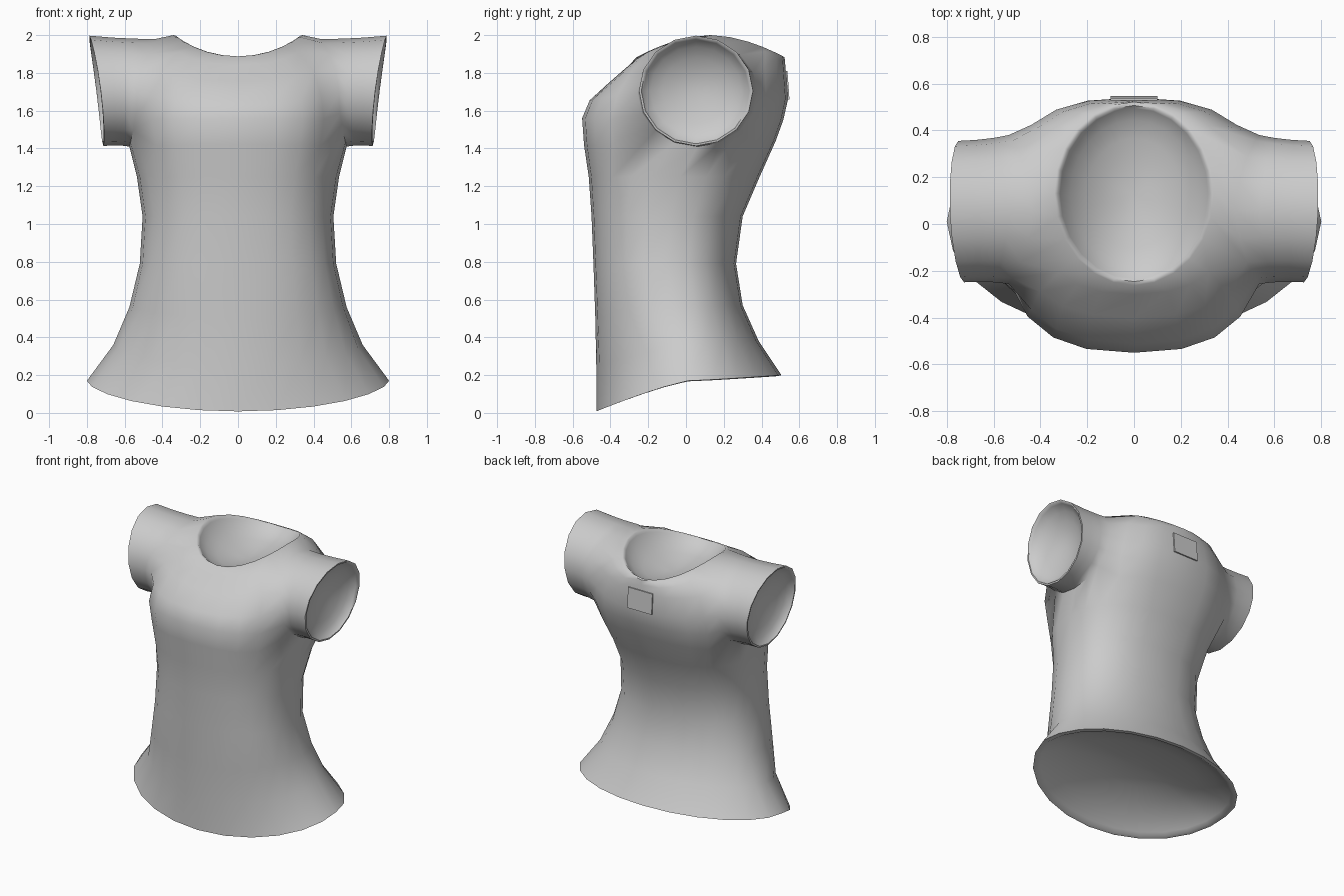
import bpy, bmesh, math
from mathutils import Vector

if "Cube" in bpy.data.objects:
    bpy.data.objects.remove(bpy.data.objects["Cube"])

COLS = 24
grey = bpy.data.materials.new("cloth_grey")
grey.diffuse_color = (0.6, 0.6, 0.6, 1)
grey.use_nodes = True
grey.node_tree.nodes["Principled BSDF"].inputs["Base Color"].default_value = grey.diffuse_color

# torso rings: half width, front y, widest y, back y, z at front / side / back, z curve, roundness
RINGS = [
    (.80, -.475, .01, .505, .008, .17, .20, 1.2, 2),
    (.66, -.475, 0, .385, .25, .36, .38, 1.2, 2),
    (.575, -.48, -.06, .30, .50, .56, .57, 2, 2.3),
    (.52, -.49, -.10, .265, .79, .79, .79, 2, 2.35),
    (.505, -.50, -.08, .30, 1.04, 1.04, 1.04, 2, 2.35),
    (.535, -.515, -.03, .39, 1.25, 1.25, 1.25, 2, 2.4),
    (.575, -.54, .03, .475, 1.42, 1.40, 1.44, 2, 2.5),
    (.60, -.55, .05, .515, 1.56, 1.55, 1.55, 2, 2.5),
    (.58, -.51, .06, .54, 1.655, 1.70, 1.66, 2, 2.5),
    (.53, -.40, .06, .53, 1.755, 1.88, 1.79, 2, 2.5),
    (.42, -.30, .09, .525, 1.842, 1.975, 1.85, 2, 2.5),
    (.34, -.262, .13, .522, 1.883, 2.0, 1.883, 1.8, 2),
]
ARM_LOW, ARM_TOP, ARM_HALF = 6, 10, 2      # armhole rows and half its columns

bm = bmesh.new()


def spow(v, p):
    return math.copysign(abs(v) ** p, v)


def bridge(a, b, flip=False):
    n = len(a)
    for i in range(n):
        j = (i + 1) % n
        q = [a[i], a[j], b[j], b[i]]
        bm.faces.new(q[::-1] if flip else q)


def bowl(loop, inward, depth, flip=False):
    """Narrow rim and a shallow hollow closing an opening."""
    centre = sum((v.co for v in loop), Vector()) / len(loop)
    prev = loop
    for f in (.96, .93, .8, .6, .4, .2):
        d = {.96: 0, .93: .015}.get(f, .015 + depth * (1 - f * f))
        ring = []
        for v in loop:
            off = v.co - centre
            along = inward * off.dot(inward)
            ring.append(bm.verts.new(centre + (off - along) * f + along * f * f + inward * d))
        bridge(prev, ring, flip)
        prev = ring
    tip = bm.verts.new(centre + inward * (depth + .015))
    for i in range(len(prev)):
        t = [prev[i], prev[(i + 1) % len(prev)], tip]
        bm.faces.new(t[::-1] if flip else t)


# torso rings
rows = []
for w, yf, ym, yb, zf, zs, zb, zp, n in RINGS:
    e = 2 / n
    row = []
    for i in range(COLS):
        t = math.tau * i / COLS
        c, s = math.cos(t), math.sin(t)
        y = ym + spow(s, e) * ((yb - ym) if s > 0 else (ym - yf))
        z = zs + ((zb if s > 0 else zf) - zs) * abs(s) ** zp
        row.append(bm.verts.new((w * spow(c, e), y, z)))
    rows.append(row)

# torso skin, leaving the armholes open
for k in range(len(rows) - 1):
    for i in range(COLS):
        off = (i + ARM_HALF) % (COLS // 2)
        if ARM_LOW <= k < ARM_TOP and off < 2 * ARM_HALF:
            continue
        j = (i + 1) % COLS
        bm.faces.new((rows[k][i], rows[k][j], rows[k + 1][j], rows[k + 1][i]))

# sleeves
h = ARM_HALF
path = [(ARM_LOW, c) for c in range(-h, h)]
path += [(r, h) for r in range(ARM_LOW, ARM_TOP)]
path += [(ARM_TOP, c) for c in range(h, -h, -1)]
path += [(r, -h) for r in range(ARM_TOP, ARM_LOW, -1)]
for side in (1, -1):
    loop = [rows[r][(c if side > 0 else COLS // 2 - c) % COLS] for r, c in path]
    angles = [math.radians(-135) + math.tau * i / len(loop) for i in range(len(loop))]
    root, cuff = [], []
    for a in angles:
        c, s = math.cos(a), math.sin(a)
        x = .535 - .10 * max(0, s) ** 2 + .04 * max(0, -s) ** 2
        root.append(Vector((x, .062 + .318 * c, 1.695 + .285 * s)))
        x = .75 + .037 * s - .012 * c * c + .012 * c
        cuff.append(Vector((x, .053 + .302 * c, 1.705 + .292 * s)))
    for v, p in zip(loop, root):
        v.co = (p.x * side, p.y, p.z)
    prev = loop
    for f, pinch in ((.3, .985), (.65, .985), (1, 1)):
        ring = []
        for p, q in zip(root, cuff):
            m = p.lerp(q, f)
            ring.append(bm.verts.new((m.x * side, .057 + (m.y - .057) * pinch,
                                      1.70 + (m.z - 1.70) * pinch)))
        bridge(prev, ring, side < 0)
        prev = ring
    bowl(prev, Vector((-side, 0, 0)), .09, side < 0)
    # relax the cloth beside and below the armhole
    near = [(r, c) for r in range(ARM_LOW, ARM_TOP) for c in (-h - 1, h + 1)]
    near += [(ARM_LOW - 1, c) for c in (-h - 1, -h, h, h + 1)]
    soft = [rows[r][(c if side > 0 else COLS // 2 - c) % COLS] for r, c in near]
    bmesh.ops.smooth_vert(bm, verts=soft, factor=.3, use_axis_y=True, use_axis_z=True)

# neck and hem hollows
bowl(rows[-1], Vector((0, 0, -1)), .13)
bowl(rows[0], Vector((0, 0, 1)), .13, True)

# drop unused points inside the armholes
bmesh.ops.delete(bm, geom=[v for v in bm.verts if not v.link_faces], context='VERTS')

me = bpy.data.meshes.new("shirt")
bm.to_mesh(me)
bm.free()
shirt = bpy.data.objects.new("shirt", me)
bpy.context.collection.objects.link(shirt)
me.materials.append(grey)
bpy.context.view_layer.objects.active = shirt
shirt.select_set(True)
bpy.ops.object.shade_smooth_by_angle(angle=math.radians(60))

# small patch on the upper back
bpy.ops.mesh.primitive_cube_add(size=1, location=(0, .538, 1.735), rotation=(math.radians(4), 0, 0))
patch = bpy.context.object
patch.name = "back_patch"
patch.scale = (.2, .009, .15)
patch.data.materials.append(grey)
